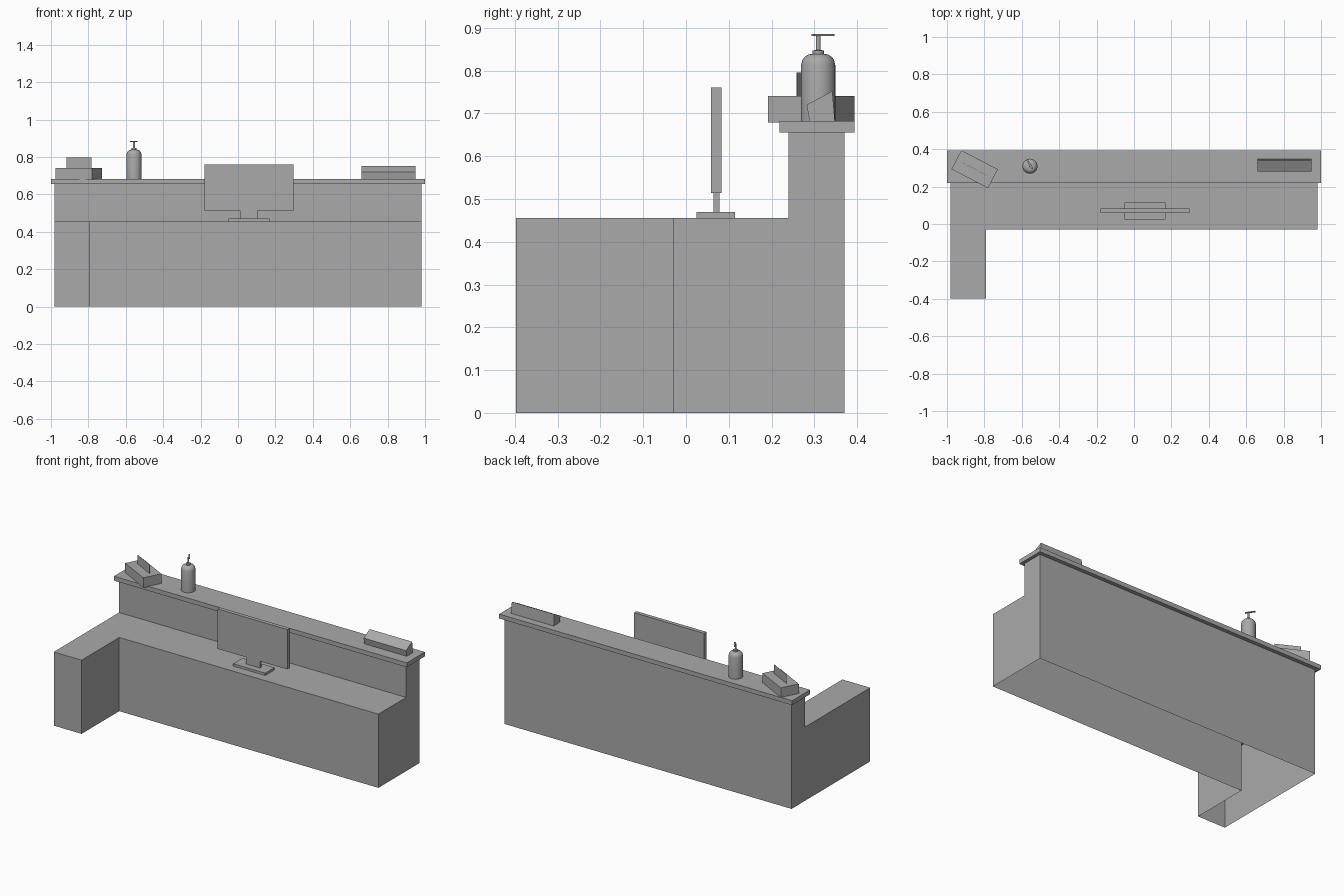
import bpy, bmesh
from math import radians
from mathutils import Matrix, Vector

cube = bpy.data.objects.get("Cube")
if cube:
    bpy.data.objects.remove(cube, do_unlink=True)

grey = bpy.data.materials.new("plain grey")
grey.use_nodes = True
colour = (0.4, 0.4, 0.4, 1)
grey.diffuse_color = colour
grey.node_tree.nodes["Principled BSDF"].inputs["Base Color"].default_value = colour


def finish(bm, name):
    """Turn a bmesh into a grey object."""
    bmesh.ops.recalc_face_normals(bm, faces=bm.faces)
    mesh = bpy.data.meshes.new(name)
    bm.to_mesh(mesh)
    bm.free()
    mesh.materials.append(grey)
    obj = bpy.data.objects.new(name, mesh)
    bpy.context.collection.objects.link(obj)
    return obj


def box(name, x, y, z, turn=0):
    """Box between (low, high) limits, turned about its own centre."""
    limits = (x, y, z)
    centre = Vector([(a + b) / 2 for a, b in limits])
    size = Vector([b - a for a, b in limits])
    bm = bmesh.new()
    bmesh.ops.create_cube(bm, size=1, matrix=Matrix.Translation(centre)
                          @ Matrix.Rotation(radians(turn), 4, 'Z')
                          @ Matrix.Diagonal(size.to_4d()))
    return finish(bm, name)


def prism(bm, points, offset):
    """Extrude a polygon and return its first face."""
    face = bm.faces.new([bm.verts.new(p) for p in points])
    out = bmesh.ops.extrude_face_region(bm, geom=[face], use_keep_orig=True)
    bmesh.ops.translate(bm, vec=offset, verts=[v for v in out["geom"] if isinstance(v, bmesh.types.BMVert)])
    return face


def lathe(name, profile, centre, sides=32):
    """Spin a (radius, height) profile about z."""
    bm = bmesh.new()
    verts = [bm.verts.new((r, 0, z)) for r, z in profile]
    edges = [bm.edges.new(pair) for pair in zip(verts, verts[1:])]
    bmesh.ops.spin(bm, geom=verts + edges, cent=(0, 0, 0), axis=(0, 0, 1),
                   angle=radians(360), steps=sides)
    bmesh.ops.remove_doubles(bm, verts=bm.verts, dist=0.0001)
    bmesh.ops.translate(bm, vec=centre, verts=bm.verts)
    return finish(bm, name)


# Counter body: hollow L-shaped shell, open below, with a raised rear part
END, INNER, FRONT, STEP, BACK = 0.98, -0.79, -0.03, 0.24, 0.37
DESK_Z, SHELF_Z, TOP_Z = 0.455, 0.655, 0.682
outline = [(-END, -0.397), (INNER, -0.397), (INNER, FRONT),
           (END, FRONT), (END, BACK), (-END, BACK)]
bm = bmesh.new()
floor = prism(bm, [(x, y, 0) for x, y in outline], (0, 0, DESK_Z))
bmesh.ops.delete(bm, geom=[floor], context='FACES_ONLY')
top = [f for f in bm.faces if f.calc_center_median().z > DESK_Z - 0.01]
bmesh.ops.bisect_plane(bm, geom=top + list(top[0].edges) + list(top[0].verts),
                       plane_co=(0, STEP, 0), plane_no=(0, 1, 0))
rear = [f for f in bm.faces if min(v.co.z for v in f.verts) > DESK_Z - 0.01
        and f.calc_center_median().y > STEP]
out = bmesh.ops.extrude_face_region(bm, geom=rear)
bmesh.ops.translate(bm, vec=(0, 0, SHELF_Z - DESK_Z),
                    verts=[v for v in out["geom"] if isinstance(v, bmesh.types.BMVert)])
finish(bm, "counter_body")

# Overhanging upper shelf
box("upper_shelf", (-1, 1), (0.218, 0.394), (SHELF_Z, TOP_Z))

# Computer screen with neck and foot
box("screen_panel", (-0.18, 0.296), (0.059, 0.083), (0.514, 0.76))
box("screen_neck", (0.01, 0.105), (0.064, 0.078), (0.468, 0.516))
box("screen_foot", (-0.05, 0.168), (0.025, 0.115), (DESK_Z, 0.47))

# Turned box with an upright card standing along its middle
TURN = -27.5
box("turned_box", (-0.962, -0.742), (0.236, 0.35), (0.679, 0.741), TURN)
box("upright_card", (-0.924, -0.776), (0.2925, 0.2935), (0.74, 0.796), TURN)

# Sloped display block at the other end of the shelf
bm = bmesh.new()
section = [(0.289, TOP_Z), (0.282, 0.72), (0.342, 0.752), (0.348, TOP_Z)]
prism(bm, [(0.66, y, z) for y, z in section], (0.29, 0, 0))
finish(bm, "sloped_block")

# Pump bottle
centre = (-0.556, 0.309, TOP_Z)
bottle = lathe("pump_bottle", [
    (0, 0), (0.04, 0), (0.04, 0.131), (0.037, 0.143), (0.031, 0.151), (0.022, 0.156),
    (0.013, 0.157), (0.013, 0.165), (0.0055, 0.166), (0.0055, 0.2), (0, 0.2)], centre)
bpy.ops.object.select_all(action='DESELECT')
bottle.select_set(True)
bpy.context.view_layer.objects.active = bottle
bpy.ops.object.shade_smooth_by_angle(angle=radians(35))
box("pump_nozzle", (-0.587, -0.529), (0.316, 0.325), (0.881, 0.886), 123)
